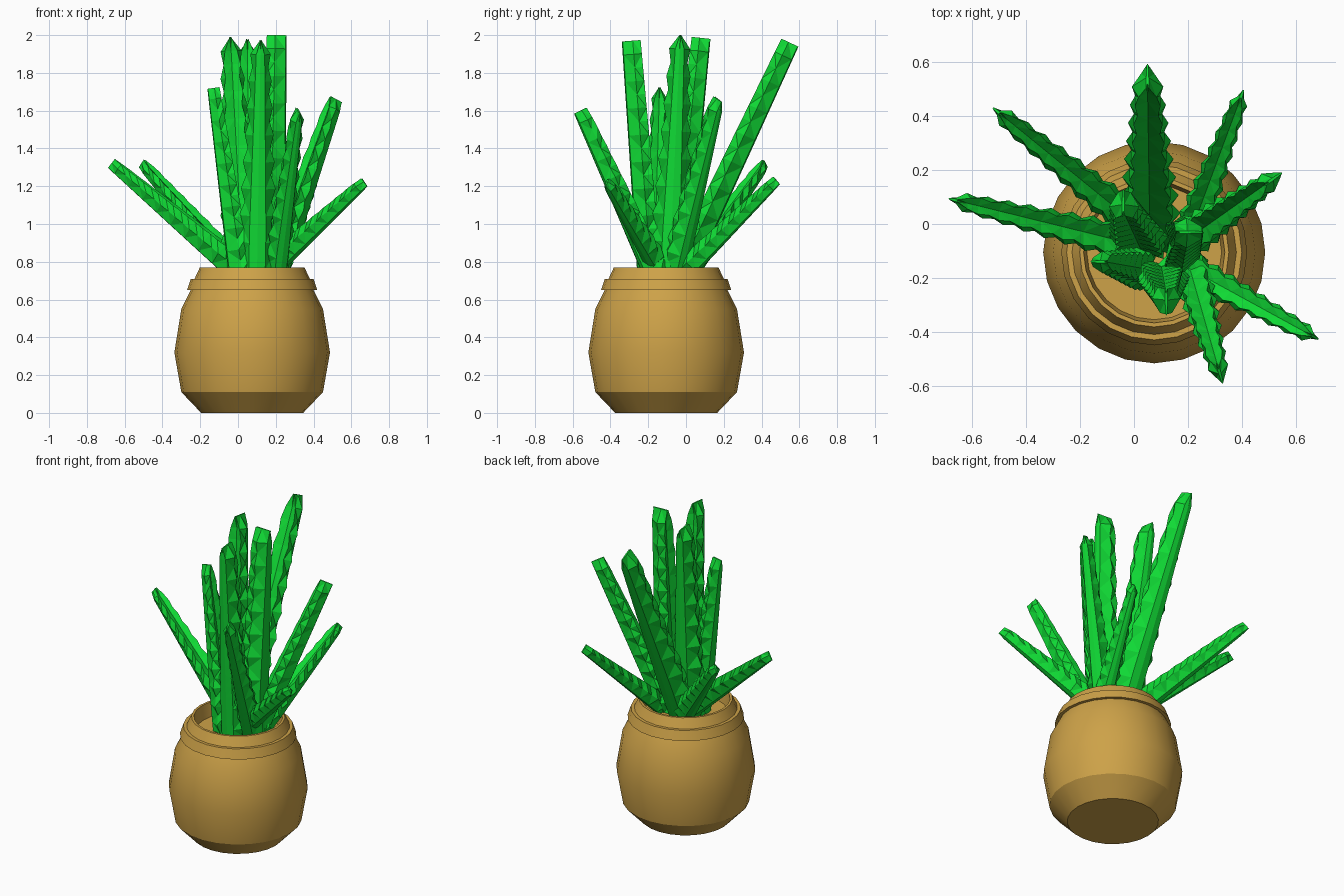
import bpy, bmesh, math
from mathutils import Vector

if "Cube" in bpy.data.objects:
    bpy.data.objects.remove(bpy.data.objects["Cube"])


def material(name, rgb):
    m = bpy.data.materials.new(name)
    m.diffuse_color = (*rgb, 1)
    m.use_nodes = True
    m.node_tree.nodes["Principled BSDF"].inputs["Base Color"].default_value = m.diffuse_color
    return m


TAN = material("tan clay", (0.61, 0.36, 0.065))
GREEN = material("leaf green", (0.005, 0.70, 0.035))


def finish(bm, name, mat):
    bmesh.ops.recalc_face_normals(bm, faces=bm.faces)
    me = bpy.data.meshes.new(name)
    bm.to_mesh(me)
    bm.free()
    me.materials.append(mat)
    ob = bpy.data.objects.new(name, me)
    bpy.context.collection.objects.link(ob)
    return ob


def lathe(name, profile, cx, cy, mat, n=24):
    bm = bmesh.new()
    rings = []
    for r, z in profile:
        rings.append([bm.verts.new((cx + r * math.cos(2 * math.pi * i / n),
                                    cy + r * math.sin(2 * math.pi * i / n), z)) for i in range(n)])
    for a, b in zip(rings, rings[1:]):
        for i in range(n):
            bm.faces.new((a[i], a[(i + 1) % n], b[(i + 1) % n], b[i]))
    bm.faces.new(rings[0])
    bm.faces.new(rings[-1])
    ob = finish(bm, name, mat)
    bpy.ops.object.select_all(action='DESELECT')
    bpy.context.view_layer.objects.active = ob
    ob.select_set(True)
    bpy.ops.object.shade_smooth_by_angle(angle=math.radians(30))
    return ob


# Pot: belly, collar, neck, inner wall and inner floor
lathe("pot", [(0.27, 0), (0.375, 0.11), (0.412, 0.32), (0.375, 0.55), (0.325, 0.65),
              (0.345, 0.65), (0.325, 0.71), (0.305, 0.71), (0.277, 0.77),
              (0.262, 0.77), (0.25, 0.68)], 0.075, -0.105, TAN)


def leaf(name, base, tip, w, d0, d1, azimuth=None, teeth=9):
    """Serrated leaf: the width tapers to a point, the depth stays nearly constant."""
    base, tip = Vector(base), Vector(tip)
    axis = (tip - base).normalized()
    if azimuth is None:
        out = Vector((axis.x, axis.y, 0))
    else:
        out = Vector((math.cos(math.radians(azimuth)), math.sin(math.radians(azimuth)), 0))
    up = -(out - axis * out.dot(axis)).normalized()   # inner, upper side
    side = axis.cross(up)
    bm = bmesh.new()
    rings = []
    n = teeth * 2
    for k in range(n + 1):
        t = k / n
        d = d0 + (d1 - d0) * t
        half = w * (0.85 + 0.15 * min(1, t * 5)) * (1 - 0.58 * t)
        if k == n:
            half = 0.006
        odd = k % 2
        rim = half * (0.62 if odd else 0.82)       # upper edge
        edge = half * (1.08 if odd else 0.80)      # toothed edge
        back = half * 0.45
        section = [(0, 0.32 * d), (rim, 0.5 * d), (edge, 0.08 * d), (back, -0.45 * d),
                   (0, -0.5 * d), (-back, -0.45 * d), (-edge, 0.08 * d), (-rim, 0.5 * d)]
        c = base + (tip - base) * t
        rings.append([bm.verts.new(c + side * x + up * y) for x, y in section])
    m = len(rings[0])
    for k in range(n):
        a, b = rings[k], rings[k + 1]
        for i in range(m):
            j = (i + 1) % m
            bm.faces.new((a[i], a[j], b[j], b[i]))
    bm.faces.new(rings[0])
    bm.faces.new(rings[-1])
    # alternate triangles give the faceted teeth
    bmesh.ops.triangulate(bm, faces=bm.faces[:])
    return finish(bm, name, GREEN)


# Leaves: base, tip, half width, base depth, tip depth, optional facing angle
LEAVES = [
    ("back_tall_leaf", (0.06, -0.05, 0.69), (0.05, 0.55, 1.96), 0.12, 0.14, 0.10, 90),
    ("back_right_leaf", (0.20, -0.06, 0.70), (0.40, 0.48, 1.23), 0.07, 0.12, 0.055, None),
    ("right_leaf", (0.18, -0.07, 0.69), (0.52, 0.17, 1.66), 0.085, 0.13, 0.08, None),
    ("right_low_leaf", (0.14, -0.13, 0.74), (0.67, -0.42, 1.22), 0.07, 0.12, 0.055, None),
    ("front_right_leaf", (0.20, -0.14, 0.69), (0.32, -0.56, 1.60), 0.08, 0.13, 0.075, None),
    ("left_low_leaf", (0.02, -0.08, 0.74), (-0.67, 0.09, 1.32), 0.075, 0.14, 0.06, None),
    ("back_left_leaf", (0.03, -0.02, 0.71), (-0.51, 0.42, 1.32), 0.075, 0.13, 0.055, None),
    ("left_upright_leaf", (0.02, -0.17, 0.69), (-0.13, -0.14, 1.72), 0.085, 0.13, 0.065, 180),
    ("front_upright_leaf", (0.10, -0.19, 0.69), (0.12, -0.29, 1.97), 0.11, 0.13, 0.10, 270),
    ("right_upright_leaf", (0.18, -0.09, 0.69), (0.205, -0.03, 2.0), 0.115, 0.14, 0.105, 0),
    ("middle_upright_leaf", (0.03, -0.06, 0.69), (-0.04, 0.08, 1.985), 0.115, 0.14, 0.10, 90),
]
for spec in LEAVES:
    leaf(*spec)
